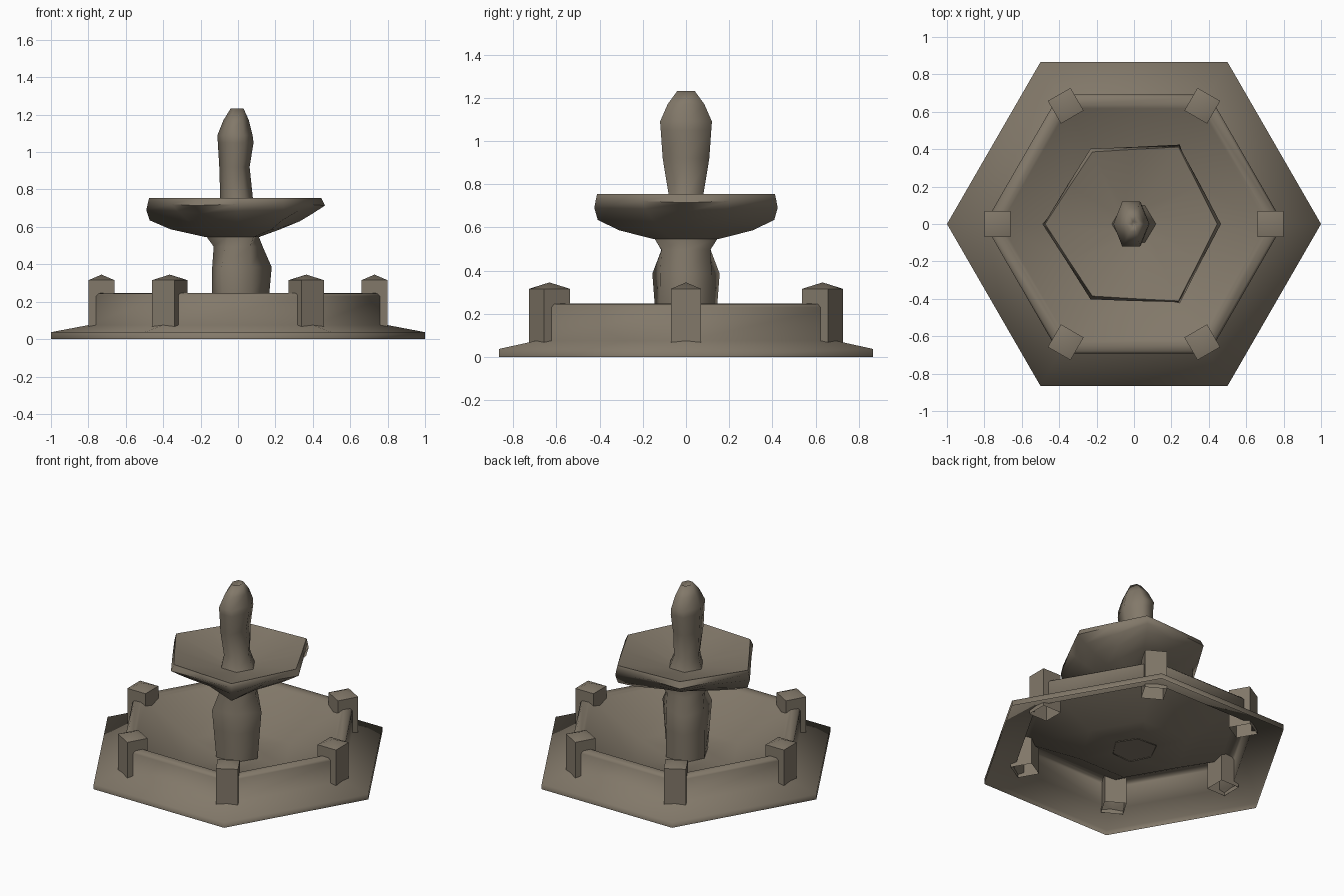
import bpy, math

if "Cube" in bpy.data.objects:
    bpy.data.objects.remove(bpy.data.objects["Cube"])

stone = bpy.data.materials.new("taupe stone")
stone.diffuse_color = (0.225, 0.19, 0.143, 1)
stone.use_nodes = True
stone.node_tree.nodes["Principled BSDF"].inputs["Base Color"].default_value = stone.diffuse_color


def finish(name, verts, faces, angle):
    me = bpy.data.meshes.new(name)
    me.from_pydata(verts, [], faces)
    me.materials.append(stone)
    ob = bpy.data.objects.new(name, me)
    bpy.context.collection.objects.link(ob)
    bpy.ops.object.select_all(action='DESELECT')
    ob.select_set(True)
    bpy.context.view_layer.objects.active = ob
    bpy.ops.object.shade_smooth_by_angle(angle=math.radians(angle))
    return ob


def loft(name, rings, angle=180, cap=True):
    """Skin a stack of equal-count rings, bottom to top."""
    m = len(rings[0])
    verts = [v for r in rings for v in r]
    faces = []
    for i in range(len(rings) - 1):
        for j in range(m):
            k = (j + 1) % m
            faces.append((i*m + j, i*m + k, i*m + m + k, i*m + m + j))
    if cap:
        n = (len(rings) - 1) * m
        faces.append(tuple(range(n, n + m)))
    return finish(name, verts, faces, angle)


def ring(*contours, count=6):
    """Ring whose points cycle through the given (radius, z) contours."""
    pts = []
    for n in range(count):
        r, z = contours[n % len(contours)]
        a = n * 2 * math.pi / count
        pts.append((r * math.cos(a), r * math.sin(a), z))
    return pts


def stretched(z, x0, x1, y):
    m, h = (x0 + x1) / 2, (x1 - x0) / 4
    return [(x1, 0, z), (m + h, y, z), (m - h, y, z),
            (x0, 0, z), (m - h, -y, z), (m + h, -y, z)]


# Base skirt, pool wall, rounded rim, sloping sides and flat floor (open underneath)
loft("pool_basin", [ring(p) for p in [
    (1.0, 0), (1.0, 0.037), (0.80, 0.075), (0.80, 0.23), (0.785, 0.245),
    (0.735, 0.247), (0.712, 0.235), (0.36, 0.055), (0.13, 0.055)]])

# Lower column, alternating corners bulge and stay straight
loft("lower_column", [
    ring((0.15, 0.05), (0.14, 0.05)), ring((0.168, 0.25), (0.14, 0.25)),
    ring((0.18, 0.385), (0.138, 0.385)), ring((0.132, 0.495), (0.13, 0.495)),
    ring((0.11, 0.55), (0.17, 0.55))], cap=False)

# Upper dish: thin corner, hollow side, deep corner, hollow side; concave top
dish = [((0.11, 0.545), (0.12, 0.545), (0.17, 0.545)),
        ((0.22, 0.585), (0.24, 0.588), (0.36, 0.587)),
        ((0.33, 0.63), (0.31, 0.635), (0.472, 0.635)),
        ((0.40, 0.672), (0.372, 0.685), (0.49, 0.69)),
        ((0.465, 0.714), (0.412, 0.722), (0.482, 0.728)),
        ((0.445, 0.755), (0.399, 0.755), (0.475, 0.755)),
        ((0.10, 0.662), (0.087, 0.662), (0.10, 0.662))]
loft("upper_dish", [ring(a, b, c, b, count=12) for a, b, c in dish], 70)

# Spout with a small dimple on top
loft("spout", [stretched(*p) for p in [
    (0.66, -0.12, 0.12, 0.10), (0.75, -0.095, 0.08, 0.08),
    (0.92, -0.10, 0.062, 0.108), (1.05, -0.108, 0.083, 0.117),
    (1.09, -0.11, 0.078, 0.12), (1.17, -0.078, 0.058, 0.085),
    (1.232, -0.04, 0.03, 0.04), (1.205, -0.012, 0.010, 0.012)]])

# Six corner posts with shallow pyramid caps
for n in range(6):
    a = n * math.pi / 3
    c, s = math.cos(a), math.sin(a)
    local = [(dx, dy, z) for z in (0.045, 0.315)
             for dx, dy in ((-.07, -.07), (.07, -.07), (.07, .07), (-.07, .07))]
    local.append((0, 0, 0.345))
    verts = [((0.73 + x) * c - y * s, (0.73 + x) * s + y * c, z) for x, y, z in local]
    faces = []
    for j in range(4):
        k = (j + 1) % 4
        faces += [(j, k, 4 + k, 4 + j), (4 + j, 4 + k, 8)]
    finish("corner_post_%d" % (n + 1), verts, faces, 45)
